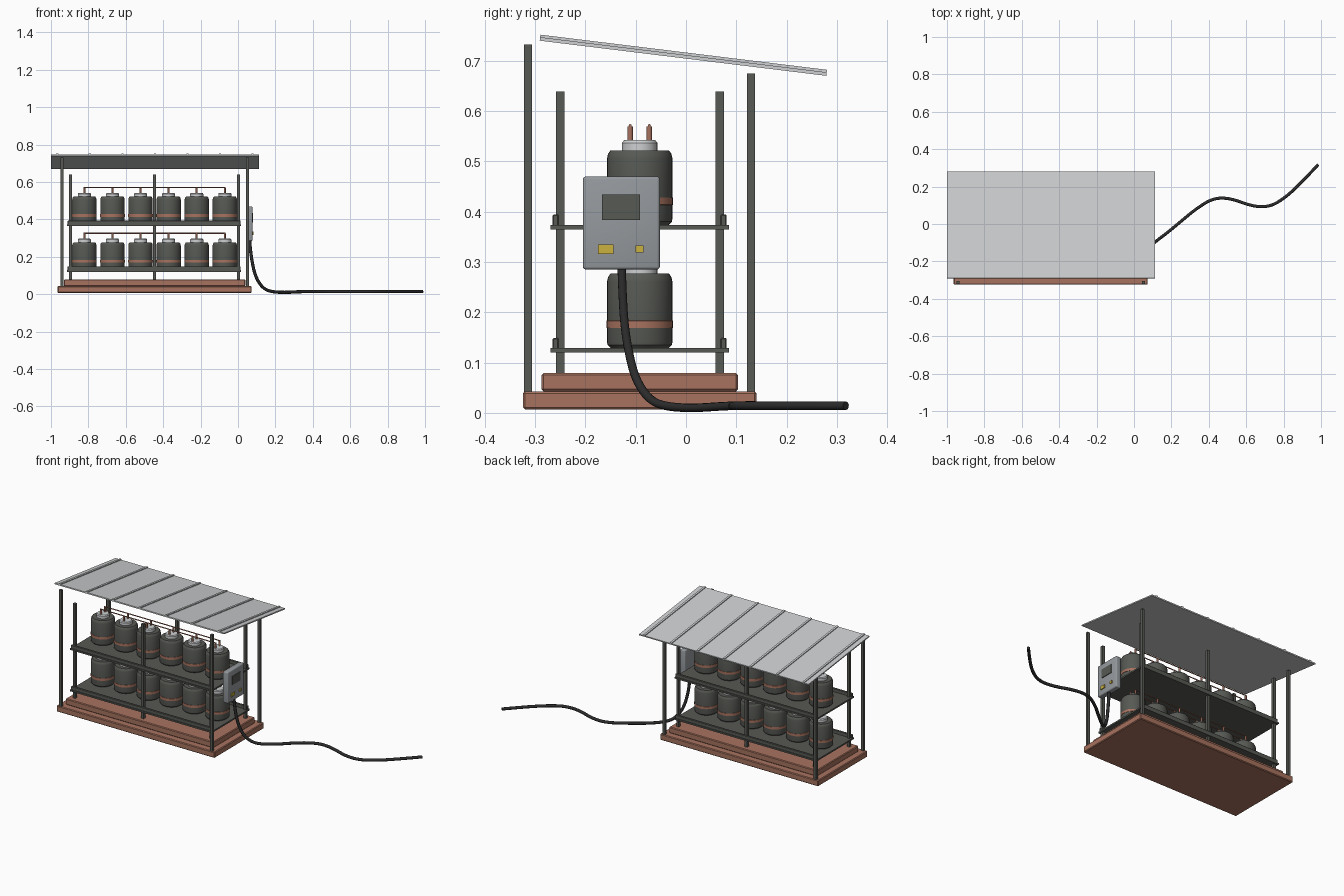
import bpy, bmesh, math
from mathutils import Vector

cube = bpy.data.objects.get("Cube")
if cube:
    bpy.data.objects.remove(cube, do_unlink=True)


def material(name, rgb, rough=0.7):
    m = bpy.data.materials.new(name)
    m.use_nodes = True
    m.diffuse_color = (*rgb, 1)
    bsdf = m.node_tree.nodes["Principled BSDF"]
    bsdf.inputs["Base Color"].default_value = (*rgb, 1)
    bsdf.inputs["Roughness"].default_value = rough
    return m


STEEL = material("dark steel", (0.095, 0.1, 0.088))
COPPER = material("copper brown", (0.39, 0.17, 0.115))
PALE = material("pale metal", (0.62, 0.63, 0.64))
GREY = material("cabinet grey", (0.30, 0.32, 0.34))
YELLOW = material("button yellow", (0.6, 0.44, 0.05))
RUBBER = material("black rubber", (0.025, 0.025, 0.026))


def add_mesh(name, bm, mat, smooth=False):
    bmesh.ops.recalc_face_normals(bm, faces=bm.faces)
    me = bpy.data.meshes.new(name)
    bm.to_mesh(me)
    bm.free()
    if smooth:
        me.shade_smooth()
        me.set_sharp_from_angle(angle=math.radians(35))
    me.materials.append(mat)
    ob = bpy.data.objects.new(name, me)
    bpy.context.scene.collection.objects.link(ob)
    return ob


def box(name, x, y, z, mat, bevel=0, segments=1):
    """Box from (min, max) ranges along each axis."""
    bm = bmesh.new()
    bmesh.ops.create_cube(bm, size=1)
    for v in bm.verts:
        v.co = Vector((r[0] if c < 0 else r[1]) for c, r in zip(v.co, (x, y, z)))
    if bevel:
        bmesh.ops.bevel(bm, geom=bm.edges[:], offset=bevel, segments=segments,
                        affect='EDGES', profile=0.5)
    return add_mesh(name, bm, mat, segments > 1)


def lathe(name, profile, mat, location, steps=32):
    """Solid of revolution around z from (radius, height) points."""
    bm = bmesh.new()
    rings = []
    for r, h in profile:
        rings.append([bm.verts.new((r * math.cos(a), r * math.sin(a), h))
                      for a in (math.tau * i / steps for i in range(steps))])
    for low, high in zip(rings, rings[1:]):
        for i in range(steps):
            j = (i + 1) % steps
            bm.faces.new((low[i], low[j], high[j], high[i]))
    bm.faces.new(rings[0])
    bm.faces.new(rings[-1])
    ob = add_mesh(name, bm, mat, True)
    ob.location = location
    return ob


def tube(name, points, radius, mat, order=3):
    cu = bpy.data.curves.new(name, 'CURVE')
    cu.dimensions = '3D'
    cu.bevel_depth = radius
    cu.bevel_resolution = 3
    cu.use_fill_caps = True
    sp = cu.splines.new('NURBS')
    sp.points.add(len(points) - 1)
    for p, co in zip(sp.points, points):
        p.co = (*co, 1)
    sp.order_u = order
    sp.use_endpoint_u = True
    sp.resolution_u = 6
    cu.materials.append(mat)
    ob = bpy.data.objects.new(name, cu)
    bpy.context.scene.collection.objects.link(ob)
    return ob


def around(c, half):
    return (c - half, c + half)


# Stepped base
MID_X, MID_Y = -0.446, -0.092
box("lower_plinth", around(MID_X, 0.519), around(MID_Y, 0.232), (0.007, 0.043), COPPER, 0.004)
box("upper_plinth", around(MID_X, 0.485), around(MID_Y, 0.195), (0.043, 0.079), COPPER, 0.004)

# Roof posts, tall in front and shorter behind
for side, px in (("right", -0.942), ("left", 0.05)):
    for place, py, top in (("front", -0.314, 0.732), ("back", 0.129, 0.675)):
        box(f"{place}_{side}_roof_post", around(px, 0.008), around(py, 0.008), (0.04, top), STEEL)

# Rack uprights
for i in range(3):
    for place, py in (("front", -0.25), ("back", 0.067)):
        box(f"{place}_rack_upright_{i + 1}", around(MID_X + (i - 1) * 0.449, 0.008),
            around(py, 0.0085), (0.079, 0.639), STEEL)

# Two shelves with edge rails, each carrying a row of cells
BODY = [(0.058, 0), (0.064, 0.006), (0.065, 0.012), (0.065, 0.132),
        (0.063, 0.141), (0.058, 0.148)]
NECK = [(0.035, 0.146), (0.035, 0.163), (0.031, 0.168)]
BAND = [(0.064, 0.039), (0.0662, 0.04), (0.0662, 0.054), (0.064, 0.055)]
TERMINAL = [(0.0055, 0.167), (0.0055, 0.195)]

for level, base in (("lower", 0.129), ("upper", 0.374)):
    box(f"{level}_shelf", around(MID_X - 0.003, 0.465), around(MID_Y, 0.177),
        (base - 0.009, base), STEEL)
    for place, s in (("front", -1), ("back", 1)):
        box(f"{level}_{place}_shelf_rail", around(MID_X - 0.003, 0.462),
            around(MID_Y + s * 0.167, 0.006), (base - 0.004, base + 0.02), STEEL, 0.002)
    centres = [MID_X + (i - 2.5) * 0.1502 for i in range(6)]
    for i, cx in enumerate(centres, 1):
        spot = (cx, MID_Y, base)
        lathe(f"{level}_cell_body_{i}", BODY, STEEL, spot)
        lathe(f"{level}_cell_neck_{i}", NECK, PALE, spot)
        lathe(f"{level}_cell_band_{i}", BAND, COPPER, spot)
        for s in (-1, 1):
            lathe(f"{level}_terminal_{i}", TERMINAL, COPPER,
                  (cx, MID_Y + s * 0.019, base), 12)
    # Bus bars joining the terminals
    for s in (-1, 1):
        y, z = MID_Y + s * 0.019, base + 0.197
        tube(f"{level}_bus_bar", [(centres[0] - 0.004, y, z), (centres[-1] + 0.004, y, z)],
             0.003, COPPER, 2)

# Sloping roof sheet with raised seams
ROOF_MID = Vector((-0.444, -0.0055, 0.709))
TILT = -math.atan2(0.07, 0.571)


def roof_part(name, x, z):
    ob = box(name, x, (-0.287, 0.287), z, PALE)
    ob.location = ROOF_MID
    ob.rotation_euler.x = TILT


roof_part("roof_sheet", (-0.556, 0.556), (-0.004, 0.003))
for i in range(7):
    roof_part(f"roof_seam_{i + 1}", around((i - 3) * 0.174, 0.006), (0.002, 0.008))

# Control cabinet with screen and buttons
box("control_cabinet", (0.043, 0.077), (-0.205, -0.052), (0.285, 0.47), GREY, 0.006, 3)
box("cabinet_screen", (0.075, 0.081), (-0.167, -0.091), (0.383, 0.434), STEEL)
box("wide_button", (0.075, 0.082), (-0.175, -0.144), (0.316, 0.335), YELLOW)
box("small_button", (0.075, 0.082), (-0.1, -0.084), (0.319, 0.333), YELLOW)

# Power cable dropping from the cabinet and trailing over the ground
CABLE = [(0.062, -0.128, 0.29), (0.067, -0.126, 0.23), (0.076, -0.122, 0.17),
         (0.088, -0.113, 0.115), (0.108, -0.1, 0.066), (0.14, -0.075, 0.028),
         (0.18, -0.045, 0.013), (0.25, 0.013, 0.009), (0.33, 0.08, 0.014),
         (0.42, 0.137, 0.015), (0.51, 0.14, 0.014), (0.64, 0.092, 0.014),
         (0.73, 0.093, 0.014), (0.81, 0.142, 0.014), (0.896, 0.222, 0.014),
         (0.985, 0.318, 0.014)]
tube("power_cable", CABLE, 0.0085, RUBBER)
